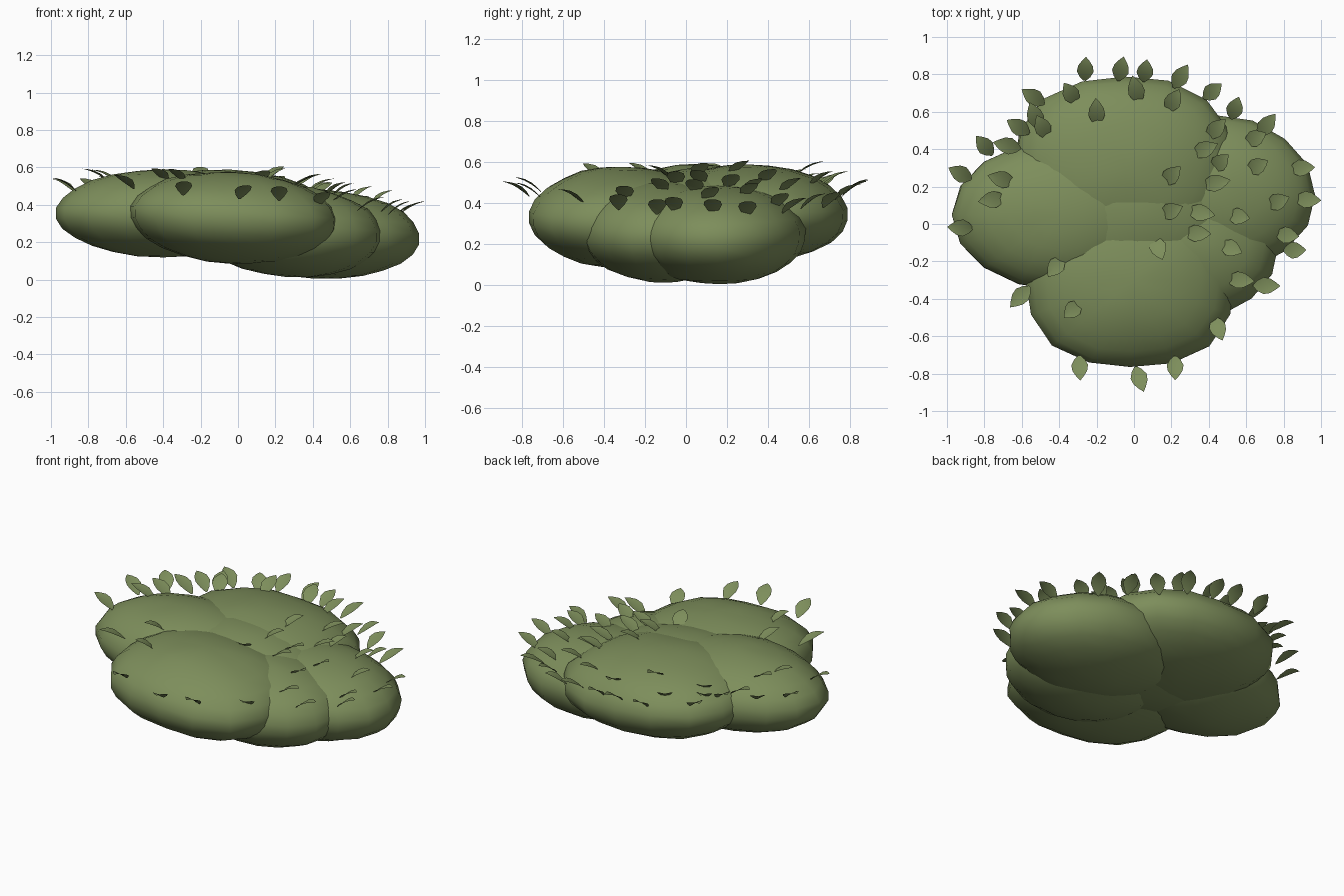
import bpy, bmesh, math, random
from mathutils import Vector, Matrix, noise
from mathutils.bvhtree import BVHTree

if "Cube" in bpy.data.objects:
    bpy.data.objects.remove(bpy.data.objects["Cube"])

random.seed(4)
green = bpy.data.materials.new("leaf green")
green.diffuse_color = (0.205, 0.27, 0.105, 1)
green.use_nodes = True
green.node_tree.nodes["Principled BSDF"].inputs["Base Color"].default_value = green.diffuse_color


def finish(bm, name):
    mesh = bpy.data.meshes.new(name)
    bm.to_mesh(mesh)
    for p in mesh.polygons:
        p.use_smooth = True
    mesh.materials.append(green)
    obj = bpy.data.objects.new(name, mesh)
    bpy.context.collection.objects.link(obj)
    return obj


def clump(name, center, radii, tilt=0.05, power=2.0):
    """Flattened, uneven foliage mass; power squares its plan. Returns its search tree."""
    bm = bmesh.new()
    bmesh.ops.create_uvsphere(bm, u_segments=16, v_segments=13, radius=1)
    turn = Matrix.Rotation(tilt, 3, 'Y')
    c = Vector(center)
    for v in bm.verts:
        d = v.co.normalized()
        r = math.hypot(d.x, d.y)
        if r > 1e-4:
            k = r / (abs(d.x) ** power + abs(d.y) ** power) ** (1 / power)
            d.x *= k
            d.y *= k
        d *= 1 + 0.03 * noise.noise(d * 2.2 + c * 7)
        v.co = c + turn @ Vector(a * b for a, b in zip(d, radii))
    tree = BVHTree.FromBMesh(bm)
    finish(bm, name)
    bm.free()
    return tree


# Overlapping foliage masses
trees = [
    clump("back_clump", (-0.05, 0.30, 0.345), (0.59, 0.49, 0.24), 0.04, 2.4),
    clump("left_clump", (-0.40, 0.05, 0.355), (0.58, 0.41, 0.235), 0.0, 1.9),
    clump("front_clump", (-0.02, -0.30, 0.33), (0.56, 0.465, 0.245), 0.06, 2.5),
    clump("right_back_clump", (0.42, 0.155, 0.245), (0.555, 0.43, 0.24), 0.05),
    clump("right_front_clump", (0.27, -0.11, 0.26), (0.51, 0.41, 0.245), 0.06),
    clump("middle_clump", (0.0, 0.08, 0.33), (0.58, 0.44, 0.235), 0.08),
]

# Plan positions of the leaves
spots = [
    (-.26, .83), (-.07, .83), (.06, .82), (.01, .72), (.25, .79), (.21, .66),
    (.42, .71), (.54, .62), (.71, .53), (-.20, .60), (-.34, .70), (-.54, .68),
    (-.53, .58), (-.62, .52), (-.49, .52), (-.80, .42), (-.68, .42), (-.93, .27),
    (-.71, .24), (-.76, .13), (-.93, -.02), (.44, .51), (.65, .46), (.38, .40),
    (.46, .33), (.66, .31), (.20, .26), (.44, .22), (.90, .30), (.93, .13),
    (.77, .12), (.20, .07), (.36, .06), (.56, .04), (.34, -.05), (.52, -.13),
    (.82, -.06), (.86, -.14), (.57, -.30), (.71, -.33), (-.33, -.46), (-.61, -.39),
    (-.29, -.77), (.03, -.83), (.22, -.77), (.45, -.56), (-.42, -.23), (.13, -.13),
]
# Leaf outline: (position along leaf, half width)
outline = [(0, .006), (.15, .028), (.38, .045), (.62, .039), (.83, .02), (1, 0)]


def add_leaf(bm, x, y):
    length = random.uniform(.12, .155)
    yaw = math.atan2(y, x) + random.uniform(-.45, .45)
    out = Vector((math.cos(yaw), math.sin(yaw), 0))
    side = Vector((-out.y, out.x, 0))
    base = Vector((x, y, 0)) - out * length * .5
    z = 0.50 - 0.06 * x - 0.1 * (x * x + y * y)
    if x > .3:
        z -= 0.03
    for tree in trees:
        hit = tree.ray_cast(Vector((base.x, base.y, 2)), Vector((0, 0, -1)))[0]
        if hit:
            z = max(z, hit.z - .03)
    base.z = z
    rows = []
    for t, w in outline:
        # arched midrib with slightly raised edges
        mid = base + out * length * t + Vector((0, 0, .125 * t - .05 * t * t))
        if w == 0:
            rows.append([bm.verts.new(mid)])
        else:
            lift = Vector((0, 0, w * .2))
            rows.append([bm.verts.new(mid - side * w + lift), bm.verts.new(mid),
                         bm.verts.new(mid + side * w + lift)])
    for a, b in zip(rows, rows[1:]):
        for i in range(2):
            if len(b) == 1:
                bm.faces.new((a[i + 1], a[i], b[0]))
            else:
                bm.faces.new((a[i + 1], a[i], b[i], b[i + 1]))


# Leaves, facing upward and outward
bm = bmesh.new()
for x, y in spots:
    add_leaf(bm, x, y)
for f in bm.faces:
    f.normal_update()
    if f.normal.z < 0:
        f.normal_flip()
finish(bm, "leaves")
bm.free()
